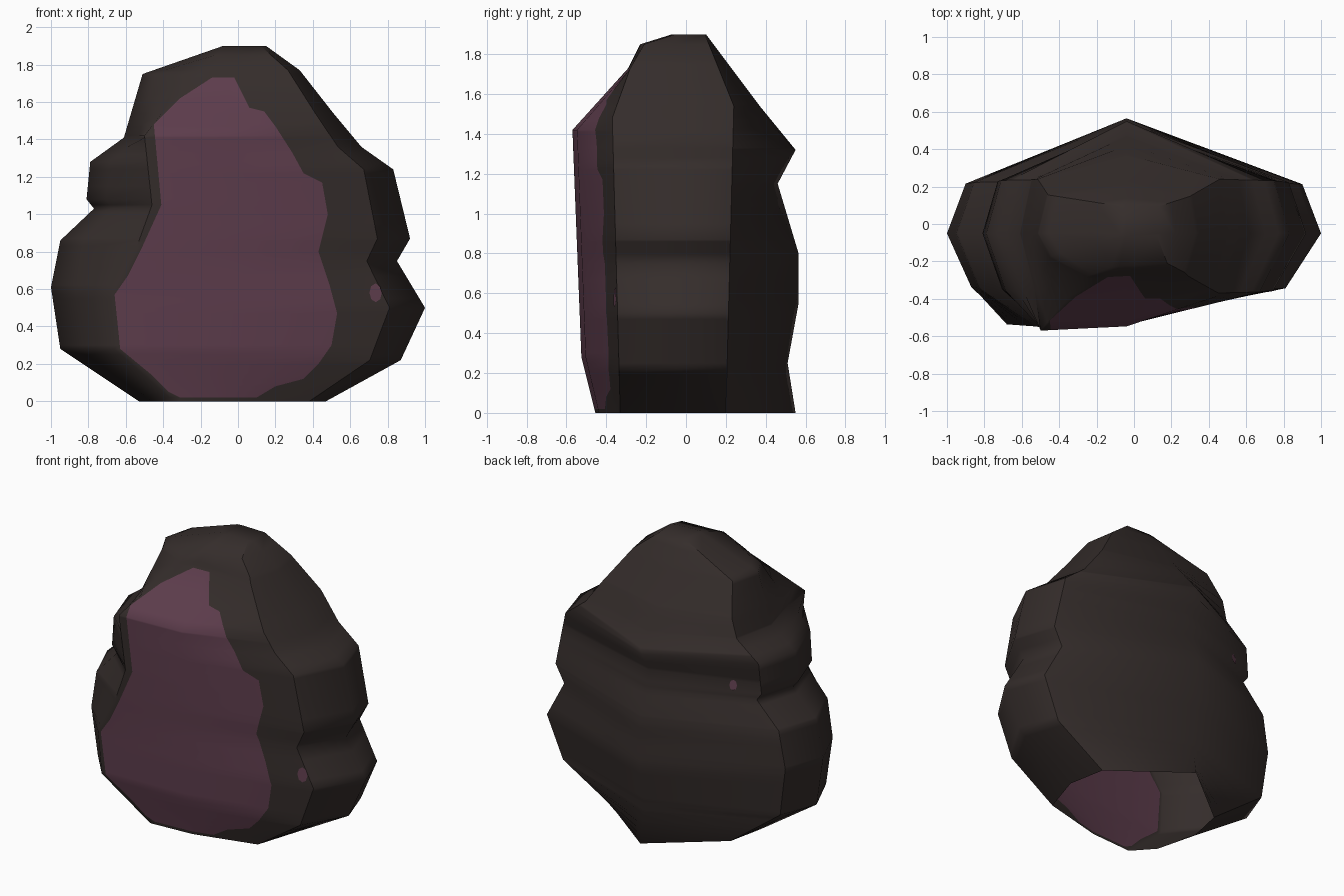
import bpy, bmesh
from mathutils import Vector
from mathutils.bvhtree import BVHTree

if "Cube" in bpy.data.objects:
    bpy.data.objects.remove(bpy.data.objects["Cube"])


def material(name, rgb):
    m = bpy.data.materials.new(name)
    m.diffuse_color = (*rgb, 1)
    m.use_nodes = True
    m.node_tree.nodes["Principled BSDF"].inputs["Base Color"].default_value = m.diffuse_color
    return m


stone = material("dark_stone", (0.035, 0.026, 0.024))
mauve = material("mauve_patch", (0.112, 0.047, 0.074))

# Vertical profiles as (height, value) pairs
LEFT = [(0, -.53), (.28, -.95), (.61, -1), (.86, -.95), (1.03, -.77), (1.08, -.81),
        (1.28, -.79), (1.41, -.61), (1.75, -.51), (1.9, -.08)]
RIGHT = [(0, .47), (.22, .87), (.5, 1), (.75, .85), (.87, .92), (1.24, .83),
         (1.36, .66), (1.54, .51), (1.77, .33), (1.9, .15)]
BACK = [(0, .55), (.25, .51), (.55, .565), (.8, .565), (.95, .52), (1.15, .46),
        (1.32, .55), (1.54, .37), (1.9, .1)]
FRONT = [(0, -.455), (.28, -.525), (1.42, -.57), (1.73, -.29), (1.85, -.23), (1.9, -.07)]
SIDE_FRONT_L = [(0, -.32), (1.41, -.36), (1.75, -.17), (1.9, -.06)]
SIDE_FRONT_R = [(0, -.33), (1.48, -.37), (1.73, -.28), (1.85, -.21), (1.9, -.06)]
SIDE_BACK = [(0, .2), (1.54, .24), (1.9, .095)]
RIDGE = [(0, -.34), (.05, -.4), (.28, -.66), (.57, -.68), (.83, -.54), (1.05, -.46),
         (1.42, -.5), (1.75, -.25), (1.9, -.06)]
PATCH_L = [(.02, -.31), (.05, -.37), (.14, -.46), (.28, -.63), (.57, -.66), (.67, -.59),
           (.83, -.51), (1.05, -.41), (1.48, -.45), (1.62, -.31), (1.73, -.14), (1.9, -.05)]
PATCH_R = [(.02, .1), (.08, .2), (.12, .35), (.2, .43), (.3, .5), (.47, .53), (.62, .49),
           (.8, .43), (1, .48), (1.17, .45), (1.22, .35), (1.33, .29), (1.47, .2),
           (1.55, .14), (1.57, .06), (1.73, -.02), (1.9, 0)]


def at(profile, z):
    if z <= profile[0][0]:
        return profile[0][1]
    for (z0, a), (z1, b) in zip(profile, profile[1:]):
        if z <= z1:
            return a + (b - a) * (z - z0) / (z1 - z0)
    return profile[-1][1]


def section(z):
    l, r, yf = at(LEFT, z), at(RIGHT, z), at(FRONT, z)
    sl, sr, sb = at(SIDE_FRONT_L, z), at(SIDE_FRONT_R, z), at(SIDE_BACK, z)
    mid = max(-.05, sl)
    face = [(l * .87, sl), (at(RIDGE, z), yf), (-.04, yf * .96), (r * .81, sr)]

    def on_face(x):
        for (x0, y0), (x1, y1) in zip(face, face[1:]):
            if x0 <= x <= x1:
                return (x, y0 + (y1 - y0) * (x - x0) / (x1 - x0))
        return face[1]
    p, q = on_face(at(PATCH_L, z)), on_face(at(PATCH_R, z))
    return [(l, mid), face[0], face[1], p, face[2], q, face[3], (r, mid),
            (r * .9, sb), (-.04, at(BACK, z)), (l * .9, sb)]


# Boulder: stacked sections, open underneath, with the patch outline running through them
levels = sorted({z for prof in (LEFT, RIGHT, BACK, FRONT, RIDGE, PATCH_L, PATCH_R) for z, _ in prof})
bm = bmesh.new()
rings = [[bm.verts.new((x, y, z)) for x, y in section(z)] for z in levels]
n = len(rings[0])
for z0, z1, a, b in zip(levels, levels[1:], rings, rings[1:]):
    for i in range(n):
        j = (i + 1) % n
        f = bm.faces.new((a[i], a[j], b[j], b[i]))
        f.smooth = True
        if i in (3, 4) and z0 >= .02 and z1 <= 1.73:
            f.material_index = 1
    # Sharp corner lines up the sides
    for i in (6, 8, 10) + ((2,) if .8 < z0 and z1 < 1.45 else ()):
        bm.edges.get((a[i], b[i])).smooth = False
bm.faces.new(rings[-1]).smooth = True
bm.normal_update()
tree = BVHTree.FromBMesh(bm)

mesh = bpy.data.meshes.new("boulder")
bm.to_mesh(mesh)
bm.free()
mesh.materials.append(stone)
mesh.materials.append(mauve)
boulder = bpy.data.objects.new("boulder", mesh)
bpy.context.collection.objects.link(boulder)


# Small mauve spots laid on the surface
def spot(name, x, z, side, width, height):
    hit, normal, _, _ = tree.ray_cast(Vector((x, side * 3, z)), Vector((0, -side, 0)))
    if hit is None:
        return
    me = bpy.data.meshes.new(name)
    b = bmesh.new()
    bmesh.ops.create_circle(b, cap_ends=True, segments=8, radius=1)
    bmesh.ops.scale(b, vec=(width, height, 1), verts=b.verts)
    b.to_mesh(me)
    b.free()
    me.materials.append(mauve)
    ob = bpy.data.objects.new(name, me)
    ob.location = hit + normal * .004
    ob.rotation_euler = normal.to_track_quat('Z', 'Y').to_euler()
    bpy.context.collection.objects.link(ob)


spot("front_spot", .735, .58, -1, .034, .05)
spot("back_spot", -.56, 1.12, 1, .025, .035)
